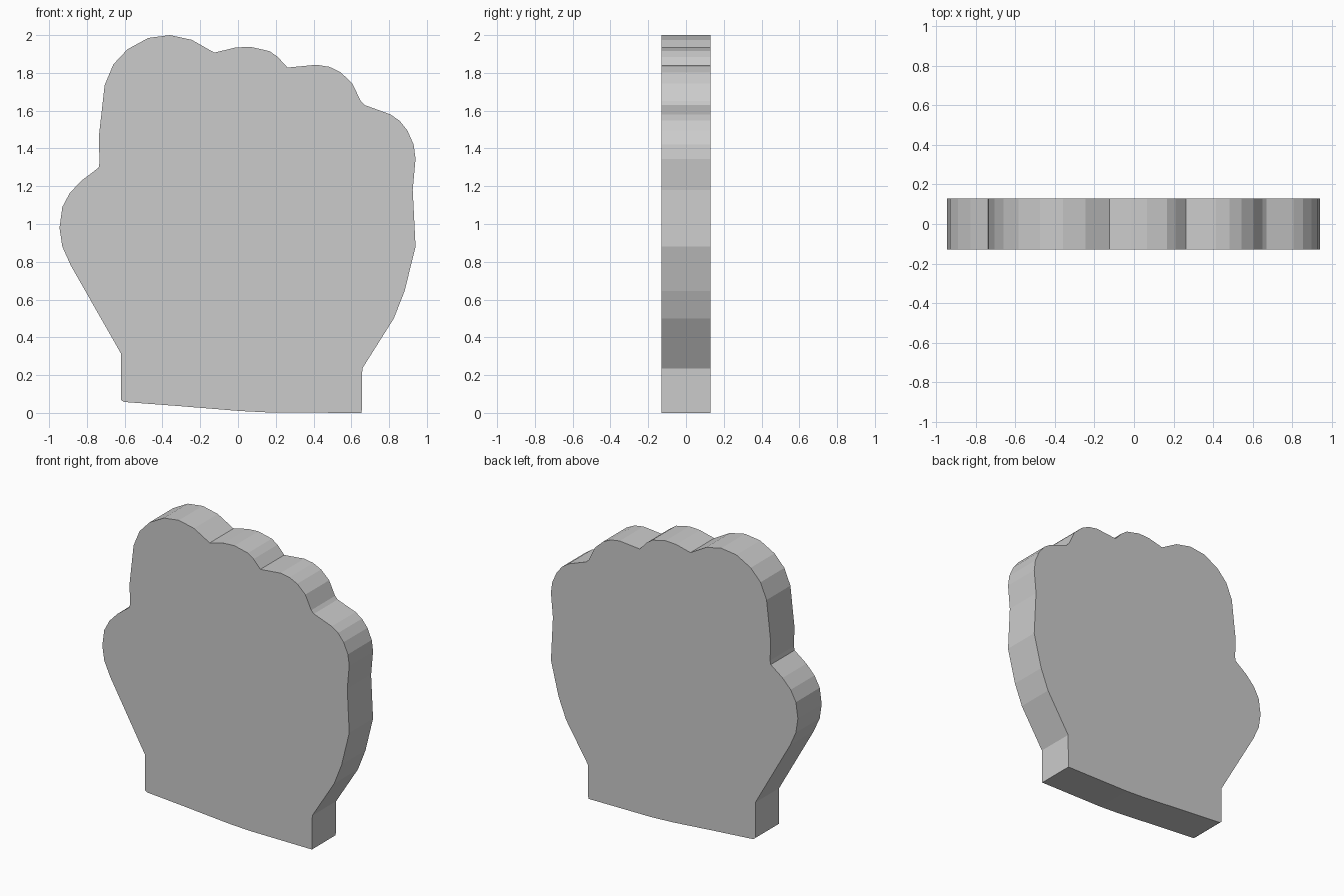
import bpy, bmesh

DEPTH = 0.26

# Silhouette of a foam-style hand in (x, z), anticlockwise from the front
cuff_base = [(-0.62, 0.315), (-0.62, 0.07), (-0.605, 0.058), (-0.31, 0.036),
             (0.01, 0.01), (0.17, 0.002), (0.655, 0), (0.658, 0.235)]
right_side = [(0.825, 0.5), (0.882, 0.645), (0.94, 0.88), (0.925, 1.18)]
little_finger = [(0.94, 1.345), (0.93, 1.42), (0.897, 1.495), (0.855, 1.547),
                 (0.807, 1.58), (0.67, 1.63), (0.65, 1.65)]
ring_finger = [(0.605, 1.745), (0.543, 1.803), (0.484, 1.832), (0.415, 1.843),
               (0.262, 1.828)]
middle_finger = [(0.21, 1.885), (0.167, 1.915), (0.065, 1.938),
                 (-0.015, 1.934), (-0.125, 1.907)]
index_finger = [(-0.245, 1.975), (-0.36, 2.0), (-0.475, 1.985), (-0.585, 1.925),
                (-0.66, 1.845), (-0.706, 1.735), (-0.737, 1.46),
                (-0.733, 1.325), (-0.738, 1.298)]
thumb = [(-0.828, 1.23), (-0.89, 1.165), (-0.93, 1.09), (-0.945, 0.98),
         (-0.93, 0.88), (-0.885, 0.78)]
outline = (cuff_base + right_side + little_finger + ring_finger
           + middle_finger + index_finger + thumb)

# Front face extruded straight back into a flat slab
bm = bmesh.new()
front = bm.faces.new([bm.verts.new((x, -DEPTH / 2, z)) for x, z in outline])
ext = bmesh.ops.extrude_face_region(bm, geom=[front], use_keep_orig=True)
back = [g for g in ext["geom"] if isinstance(g, bmesh.types.BMVert)]
bmesh.ops.translate(bm, vec=(0, DEPTH, 0), verts=back)
bmesh.ops.recalc_face_normals(bm, faces=bm.faces)

mesh = bpy.data.meshes.new("hand_slab")
bm.to_mesh(mesh)
bm.free()
bpy.context.collection.objects.link(bpy.data.objects.new("hand_slab", mesh))
